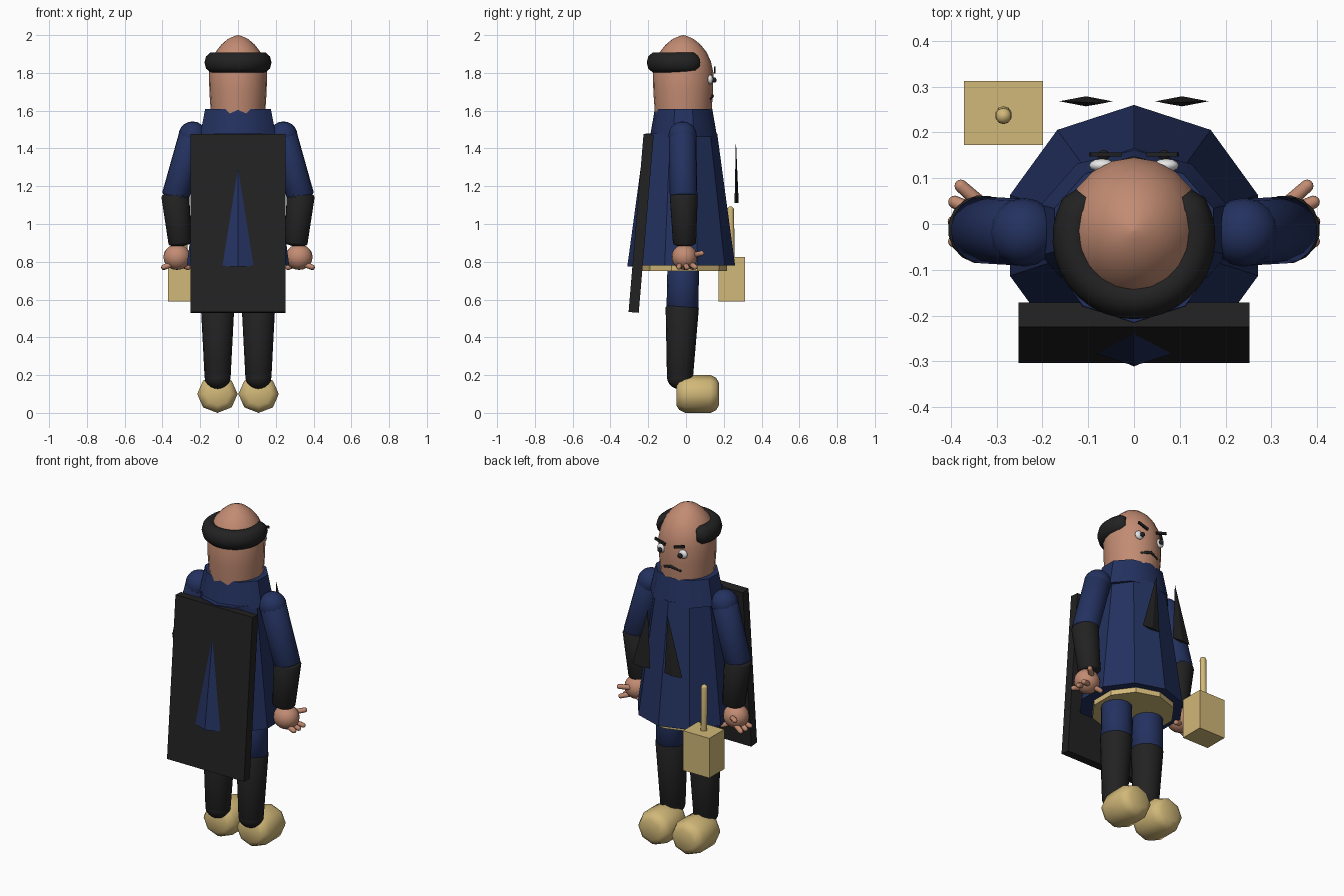
import bpy, bmesh, math
from mathutils import Vector, Matrix

if "Cube" in bpy.data.objects:
    bpy.data.objects.remove(bpy.data.objects["Cube"])


def material(name, rgb):
    m = bpy.data.materials.new(name)
    m.diffuse_color = (*rgb, 1)
    m.use_nodes = True
    m.node_tree.nodes["Principled BSDF"].inputs["Base Color"].default_value = m.diffuse_color
    return m


NAVY = material("navy cloth", (0.017, 0.031, 0.115))
BLACK = material("black leather", (0.016, 0.016, 0.016))
SKIN = material("skin", (0.54, 0.26, 0.17))
TAN = material("tan", (0.64, 0.48, 0.19))
WHITE = material("eye white", (0.8, 0.8, 0.8))


def finish(name, bm, mat, matrix=Matrix(), angle=35):
    bmesh.ops.transform(bm, matrix=matrix, verts=bm.verts)
    bmesh.ops.recalc_face_normals(bm, faces=bm.faces)
    me = bpy.data.meshes.new(name)
    bm.to_mesh(me)
    bm.free()
    me.materials.append(mat)
    for p in me.polygons:
        p.use_smooth = True
    me.set_sharp_from_angle(angle=math.radians(angle))
    ob = bpy.data.objects.new(name, me)
    bpy.context.collection.objects.link(ob)
    return ob


def skin_rings(bm, rings):
    """Join successive vertex rings and close both ends."""
    n = len(rings[0])
    for a, b in zip(rings, rings[1:]):
        for i in range(n):
            j = (i + 1) % n
            bm.faces.new((a[i], a[j], b[j], b[i]))
    bm.faces.new(rings[0][::-1])
    bm.faces.new(rings[-1])


def lathe(name, profile, n, mat, matrix=Matrix(), angle=35):
    """Turn (height, radius) pairs around z, first corner on +y."""
    bm = bmesh.new()
    rings = [[bm.verts.new((r * math.sin(2 * math.pi * i / n),
                            r * math.cos(2 * math.pi * i / n), z))
              for i in range(n)] for z, r in profile]
    skin_rings(bm, rings)
    return finish(name, bm, mat, matrix, angle)


def limb(name, a, b, ra, rb, mat, n=16, cap=1.0):
    """Rounded tapering rod from a to b; cap sets how far the ends bulge."""
    a, b = Vector(a), Vector(b)
    d = b - a
    prof = [(-ra * cap * math.cos(t), max(ra * math.sin(t), 0.0005))
            for t in (0, .4, .8, 1.2, math.pi / 2)]
    prof += [(d.length + rb * cap * math.cos(t), max(rb * math.sin(t), 0.0005))
             for t in (math.pi / 2, 1.2, .8, .4, 0)]
    mx = Matrix.Translation(a) @ d.to_track_quat('Z', 'Y').to_matrix().to_4x4()
    return lathe(name, prof, n, mat, mx, 50)


def ball(name, loc, size, mat, n=16):
    bm = bmesh.new()
    bmesh.ops.create_uvsphere(bm, u_segments=n, v_segments=n // 2 + 2, radius=1)
    mx = Matrix.Translation(loc) @ Matrix.Diagonal((*size, 1))
    return finish(name, bm, mat, mx, 60)


def box(name, loc, size, mat, rot=Matrix()):
    bm = bmesh.new()
    bmesh.ops.create_cube(bm, size=1)
    return finish(name, bm, mat, Matrix.Translation(loc) @ rot @ Matrix.Diagonal((*size, 1)))


def spike(name, base, apex, rx, ry, mat):
    """Flattened four-sided cone."""
    bm = bmesh.new()
    b = Vector(base)
    c = [bm.verts.new(b + Vector(o)) for o in
         ((rx, 0, 0), (0, ry, 0), (-rx, 0, 0), (0, -ry, 0))]
    top = bm.verts.new(apex)
    bm.faces.new(c)
    for i in range(4):
        bm.faces.new((c[i], c[(i + 1) % 4], top))
    return finish(name, bm, mat, angle=20)


# Robe, its lining and the collar
lathe("robe", [(0.78, 0.285), (1.48, 0.19)], 10, NAVY, Matrix.Translation((0, -0.025, 0)))
lathe("robe_lining", [(0.75, 0.225), (0.79, 0.225)], 10, TAN, Matrix.Translation((0, -0.008, 0)))
lathe("collar", [(1.46, 0.178), (1.61, 0.152)], 10, NAVY,
      Matrix.Translation((0, -0.013, 0)) @ Matrix.Diagonal((1.2, 1, 1, 1)))

# Head
lathe("head", [(1.56, 0.148), (1.62, 0.152), (1.70, 0.158), (1.80, 0.160), (1.86, 0.147),
               (1.91, 0.124), (1.95, 0.092), (1.98, 0.055), (1.995, 0.02), (2.0, 0.001)],
      20, SKIN, Matrix.Translation((0, -0.015, 0)) @ Matrix.Diagonal((0.96, 1, 1, 1)), 50)

# Hair: a horseshoe tube round the back of the head
bm = bmesh.new()
rings = []
for k in range(25):
    t = math.radians(140 + 260 * k / 24)
    end = 0.7 if k in (0, 24) else 1
    rings.append([bm.verts.new(((0.133 + 0.045 * end * math.cos(u)) * math.cos(t),
                                -0.03 + (0.133 + 0.045 * end * math.cos(u)) * math.sin(t),
                                1.855 + 0.055 * end * math.sin(u)))
                  for u in [2 * math.pi * i / 10 for i in range(10)]])
skin_rings(bm, rings)
finish("hair", bm, BLACK, angle=50)

for s, side in ((-1, "left"), (1, "right")):
    # Face
    ball(f"eye_{side}", (s * 0.07, 0.128, 1.765), (0.028, 0.015, 0.025), WHITE, 12)
    ball(f"pupil_{side}", (s * 0.066, 0.15, 1.762), (0.014, 0.012, 0.014), BLACK, 10)
    box(f"brow_{side}", (s * 0.063, 0.152, 1.815), (0.07, 0.009, 0.015), BLACK,
        Matrix.Rotation(-s * 0.3, 4, 'Y'))
    limb(f"moustache_{side}", (0, 0.137, 1.678), (s * 0.05, 0.125, 1.663), 0.011, 0.009, BLACK, 8)

    # Arms
    ball(f"shoulder_{side}", (s * 0.24, -0.018, 1.468), (0.075, 0.075, 0.075), NAVY)
    limb(f"upper_arm_{side}", (s * 0.243, -0.018, 1.46), (s * 0.33, -0.013, 1.15),
         0.073, 0.073, NAVY, cap=0.3)
    limb(f"forearm_{side}", (s * 0.332, -0.012, 1.15), (s * 0.307, -0.008, 0.90),
         0.075, 0.062, BLACK, cap=0.3)
    ball(f"hand_{side}", (s * 0.323, -0.008, 0.825), (0.072, 0.068, 0.068), SKIN)
    for i, (a, b) in enumerate((((0.33, 0.04, 0.835), (0.378, 0.083, 0.845)),
                                ((0.34, 0.025, 0.79), (0.392, 0.048, 0.772)),
                                ((0.35, -0.005, 0.79), (0.393, 0.005, 0.77)),
                                ((0.34, -0.03, 0.79), (0.392, -0.038, 0.772)),
                                ((0.31, 0.02, 0.79), (0.265, 0.035, 0.77)))):
        limb(f"finger_{side}_{i}", (s * a[0], *a[1:]), (s * b[0], *b[1:]),
             0.016, 0.014, SKIN, 8)

    # Legs, boots and shoes
    limb(f"leg_{side}", (s * 0.108, -0.015, 0.79), (s * 0.108, -0.018, 0.56),
         0.083, 0.085, NAVY, cap=0.2)
    limb(f"boot_{side}", (s * 0.108, -0.02, 0.555), (s * 0.108, -0.032, 0.19),
         0.088, 0.069, BLACK, cap=0.4)
    ball(f"heel_{side}", (s * 0.108, -0.032, 0.19), (0.069, 0.069, 0.065), BLACK)
    lathe(f"shoe_{side}", [(-0.05, 0.062), (-0.035, 0.085), (-0.005, 0.1), (0.13, 0.1),
                           (0.16, 0.085), (0.175, 0.058)], 8, TAN,
          Matrix.Translation((s * 0.109, 0, 0.1)) @ Matrix.Rotation(-math.pi / 2, 4, 'X')
          @ Matrix.Diagonal((1.07, 1, 1, 1)), 50)

    # Pointed panels hanging before the chest
    spike(f"chest_panel_{side}", (s * 0.105, 0.268, 1.11), (s * 0.065, 0.264, 1.45),
          0.058, 0.011, BLACK)

# Tilted back board with its pointed emblem
box("back_board", (0, -0.2375, 1.003), (0.504, 0.054, 0.945), BLACK,
    Matrix.Shear('XZ', 4, (0, 0)) @ Matrix.Rotation(-0.084, 4, 'X'))
spike("board_emblem", (0, -0.278, 0.775), (0, -0.238, 1.285), 0.08, 0.033, NAVY)

# Lantern box and its rod
box("lantern", (-0.285, 0.242, 0.708), (0.172, 0.14, 0.235), TAN)
limb("lantern_rod", (-0.285, 0.24, 0.80), (-0.285, 0.236, 1.075), 0.018, 0.018, TAN, 10)
